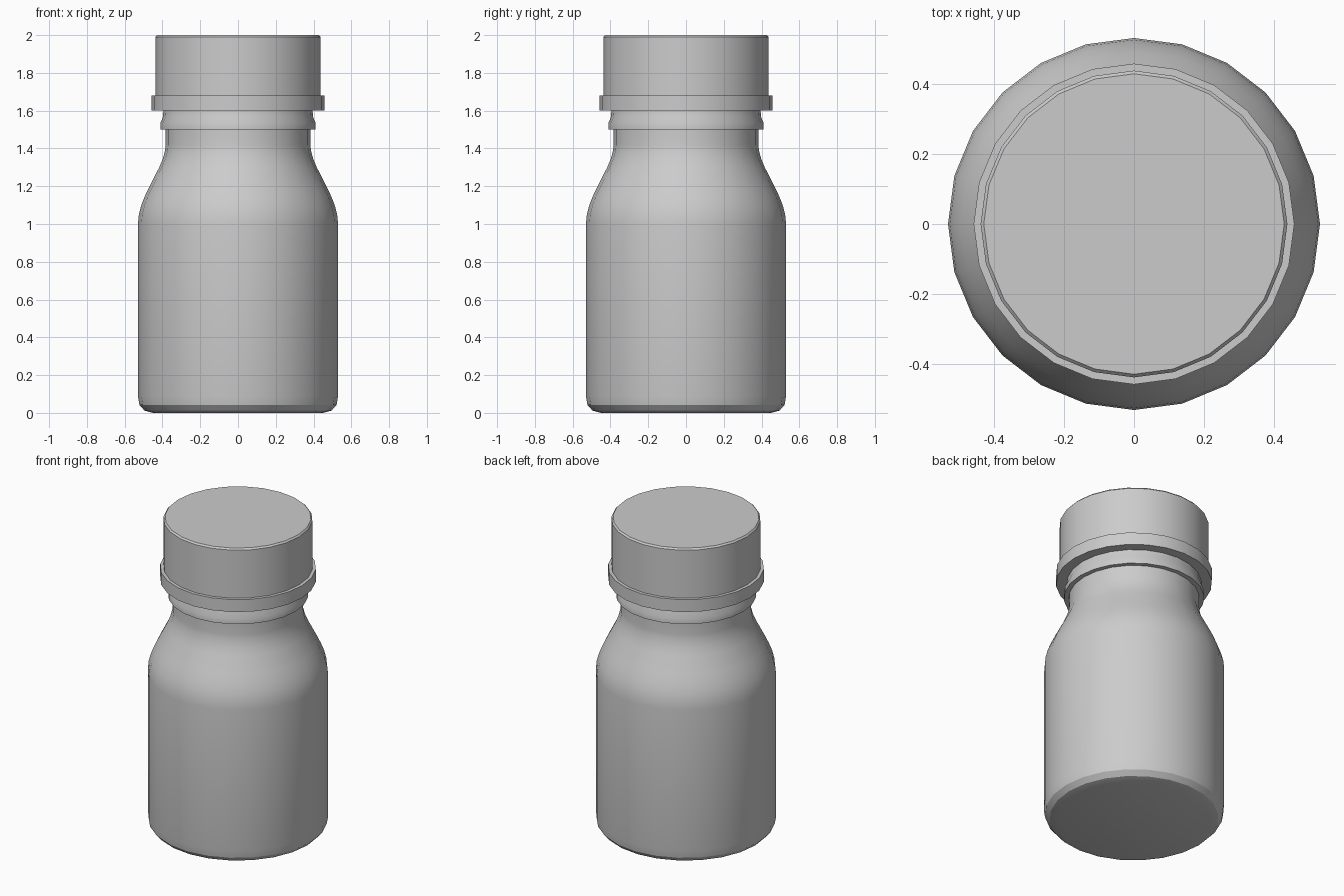
import bpy
import bmesh
import math

cube = bpy.data.objects.get("Cube")
if cube:
    bpy.data.objects.remove(cube, do_unlink=True)

SIDES = 24

# Single plain grey
grey = bpy.data.materials.new("plain grey")
grey.use_nodes = True
colour = (0.6, 0.6, 0.6, 1.0)
grey.diffuse_color = colour
grey.node_tree.nodes["Principled BSDF"].inputs["Base Color"].default_value = colour


def lathe(name, profile, angle=30):
    """Spin a (radius, height) profile around z, closed on the axis at both ends."""
    bm = bmesh.new()
    rings = []
    for r, z in profile:
        rings.append([bm.verts.new((r * math.cos(math.tau * i / SIDES),
                                    r * math.sin(math.tau * i / SIDES), z))
                      for i in range(SIDES)])
    for low, high in zip(rings, rings[1:]):
        for i in range(SIDES):
            j = (i + 1) % SIDES
            bm.faces.new((low[i], low[j], high[j], high[i]))
    bm.faces.new(rings[0][::-1])
    bm.faces.new(rings[-1])
    bmesh.ops.recalc_face_normals(bm, faces=bm.faces)
    mesh = bpy.data.meshes.new(name)
    bm.to_mesh(mesh)
    bm.free()
    mesh.materials.append(grey)
    obj = bpy.data.objects.new(name, mesh)
    bpy.context.collection.objects.link(obj)
    bpy.ops.object.select_all(action='DESELECT')
    obj.select_set(True)
    bpy.context.view_layer.objects.active = obj
    bpy.ops.object.shade_smooth_by_angle(angle=math.radians(angle))
    return obj


# Bottle: rounded base, straight wall, curved shoulder, neck with a bead
lathe("bottle_body", [
    (0.45, 0.0), (0.495, 0.012), (0.522, 0.042), (0.53, 0.09),
    (0.53, 1.0), (0.525, 1.05), (0.512, 1.10), (0.492, 1.15),
    (0.468, 1.20), (0.417, 1.30), (0.398, 1.345), (0.386, 1.39),
    (0.383, 1.42), (0.383, 1.50),
    (0.411, 1.50), (0.411, 1.535), (0.398, 1.565), (0.394, 1.61),
])

# Screw cap with a wider tamper ring at its foot
lathe("cap_ring", [(0.457, 1.60), (0.457, 1.68)])
lathe("cap", [(0.437, 1.62), (0.437, 1.99), (0.428, 2.0)])
